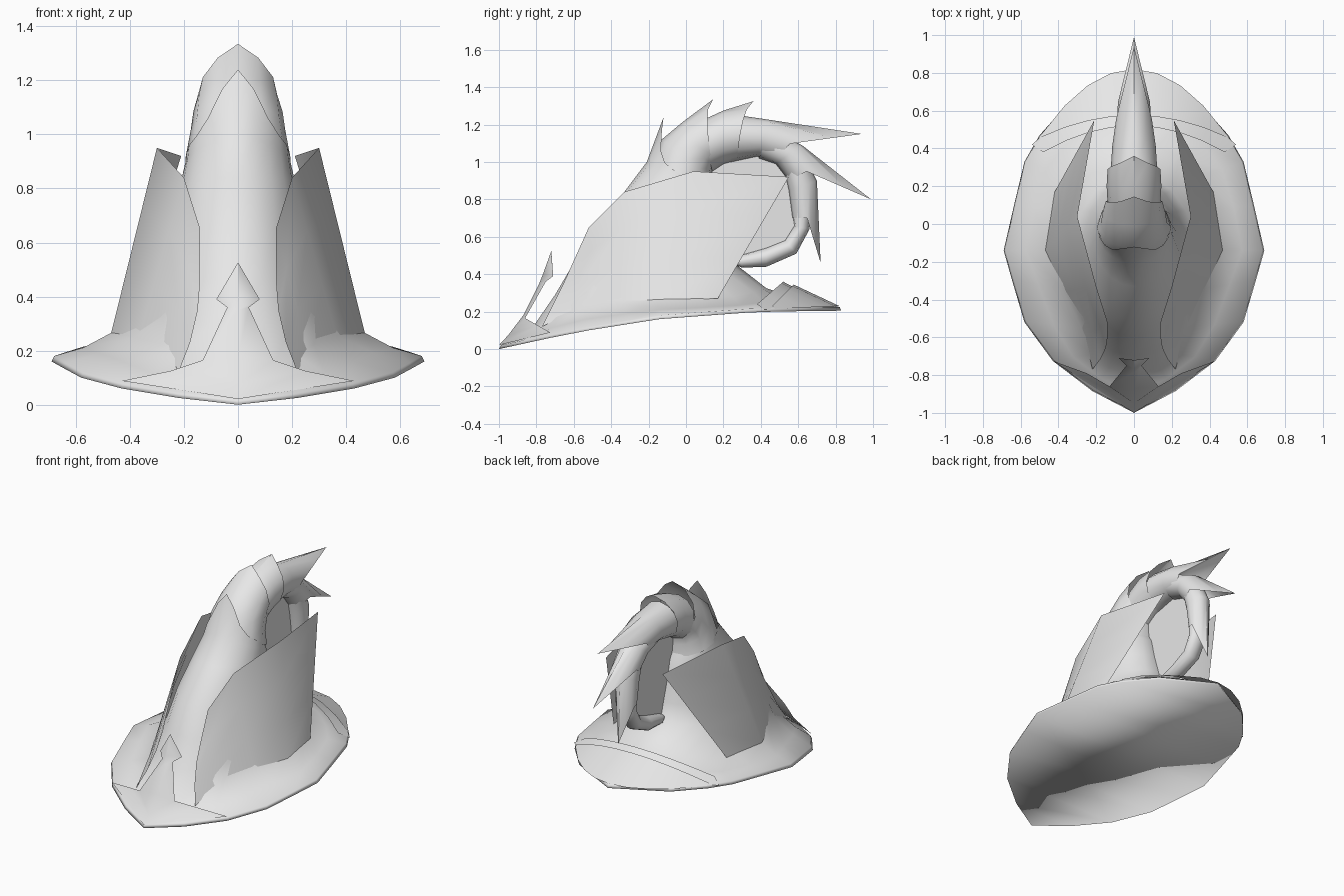
import bpy, math
from mathutils import Vector

cube = bpy.data.objects.get("Cube")
if cube:
    bpy.data.objects.remove(cube, do_unlink=True)

grey = bpy.data.materials.new("light_grey")
grey.use_nodes = True
grey.diffuse_color = (0.8, 0.8, 0.8, 1)
grey.node_tree.nodes["Principled BSDF"].inputs["Base Color"].default_value = (0.8, 0.8, 0.8, 1)


def make(name, verts, faces, angle=40):
    mesh = bpy.data.meshes.new(name)
    mesh.from_pydata([tuple(v) for v in verts], [], faces)
    mesh.materials.append(grey)
    mesh.validate()
    ob = bpy.data.objects.new(name, mesh)
    bpy.context.collection.objects.link(ob)
    bpy.ops.object.select_all(action='DESELECT')
    ob.select_set(True)
    bpy.context.view_layer.objects.active = ob
    bpy.ops.object.shade_smooth_by_angle(angle=math.radians(angle))
    return ob


def ring(outer, inner, w, n, lift=0.0):
    """Oval across the line outer-inner, both given as (y, z)."""
    a, b = Vector((0, *outer)), Vector((0, *inner))
    pts = []
    for k in range(n):
        t = 2 * math.pi * k / n
        p = a.lerp(b, (1 - math.cos(t)) / 2)
        p.x = w * math.sin(t)
        p.z += lift * abs(math.sin(t))
        pts.append(p)
    return pts


def short_spike(pts, tip, near, far):
    """Lift the outer side of a ring into a rounded point."""
    pull = Vector((0, *tip)) - pts[0]
    for k, f in ((0, 1), (1, near), (-1, near), (2, far), (-2, far)):
        pts[k] = pts[k] + pull * f
    return pts


def long_spike(pts, tip):
    """Draw the outer side of a ring into a straight-edged blade."""
    end = Vector((0, *tip))
    for s in (1, -1):
        root = pts[3 * s]
        pts[s], pts[2 * s] = root.lerp(end, .6), root.lerp(end, .25)
    pts[0] = end
    return pts


def bridge(rows, n, closed=True):
    faces = []
    for r in range(rows - 1):
        for k in range(n if closed else n - 1):
            j = (k + 1) % n
            faces.append((r * n + k, r * n + j, (r + 1) * n + j, (r + 1) * n + k))
    return faces


def loft(name, rings, closed=True, angle=40):
    n = len(rings[0])
    return make(name, [p for r in rings for p in r], bridge(len(rings), n, closed), angle)


def mirrored(half):
    return [Vector(p) for p in half] + [Vector((-x, y, z)) for x, y, z in half[-2:0:-1]]


# Brim and crown: one surface rising from the rim to the pointed collar
N = 20
rim = mirrored([(0, -1, 0), (.22, -.885, .025), (.43, -.725, .06), (.58, -.52, .1),
                (.645, -.3, .135), (.69, -.14, .16), (.635, .1, .178), (.58, .33, .195),
                (.5, .47, .2), (.34, .65, .203), (0, .83, .205)])
base = mirrored([(0, -.81, .13), (.13, -.76, .14), (.22, -.69, .18), (.28, -.55, .225),
                 (.38, -.34, .25), (.465, -.14, .268), (.43, .08, .272), (.36, .25, .28),
                 (.24, .36, .305), (.12, .41, .32), (0, .43, .325)])
top_rim = [Vector((p.x * .985, p.y * .99, p.z + .02)) for p in rim]
slope = [a.lerp(b, .5) - Vector((0, 0, .013)) for a, b in zip(top_rim, base)]
crown = [((-.70, .29), (.27, .45), .34), ((-.60, .46), (.24, .56), .28),
         ((-.51, .65), (.20, .69), .24), ((-.33, .84), (.17, .82), .21)]
rings = [rim, top_rim, slope, base] + [ring(o, i, w, N) for o, i, w in crown]
rings.append(ring((-.21, 1.0), (.14, .87), .195, N, -.04))
rings.append(short_spike(ring((-.175, 1.09), (.13, .92), .19, N, -.075), (-.12, 1.24), .7, .2))
faces = bridge(len(rings), N)
# Underside in strips from left to right
faces.append((0, N - 1, 1))
for k in range(1, N // 2 - 1):
    faces.append((k, N - k, N - k - 1, k + 1))
faces.append((N // 2 - 1, N // 2 + 1, N // 2))
make("brim_and_crown", [p for r in rings for p in r], faces, 180)

# Curled tip: overlapping spiked sleeves, each a list of (outer, inner, half width) and a spike
sleeves = {
    "lower_sleeve": ([((-.18, .98), (.15, .84), .195), ((-.13, 1.12), (.14, .91), .175),
                      ((-.01, 1.22), (.14, .95), .165), ((.10, 1.29), (.14, .96), .15)],
                     (.145, 1.335)),
    "upper_sleeve": ([((.08, 1.22), (.14, .95), .14), ((.2, 1.275), (.2, .99), .145),
                      ((.31, 1.285), (.27, 1.01), .14)], (.36, 1.325)),
    "top_spike": ([((.28, 1.25), (.24, 1.0), .125), ((.45, 1.225), (.38, 1.03), .115),
                   ((.64, 1.195), (.47, 1.0), .095)], (.94, 1.15)),
    "back_spike": ([((.45, 1.17), (.39, 1.02), .095), ((.62, 1.09), (.48, .99), .09),
                    ((.74, 1.0), (.55, .9), .085)], (.99, .8)),
    "hanging_spike": ([((.65, 1.0), (.53, .94), .075), ((.7, .9), (.55, .85), .075),
                       ((.725, .7), (.57, .7), .07)], (.72, .46)),
}
for name, (parts, tip) in sleeves.items():
    rings = [ring(o, i, w, 12) for o, i, w in parts]
    if name.endswith("spike"):
        long_spike(rings[-1], tip)
    else:
        short_spike(rings[-1], tip, .35, .1)
    loft(name, rings)

# Thin tail closing the curl
tail = [((.68, .8), (.56, .78), .06), ((.66, .64), (.58, .66), .06), ((.59, .51), (.53, .58), .055),
        ((.43, .44), (.43, .54), .05), ((.3, .435), (.29, .5), .04), ((.24, .46), (.25, .48), .015)]
loft("curl_tail", [ring(o, i, w, 12) for o, i, w in tail])

# Flat web filling the inside of the curl
web = [(.1, .95), (.16, 1.0), (.32, 1.05), (.46, 1.02), (.57, .91), (.6, .75), (.61, .63),
       (.54, .55), (.42, .5), (.26, .46), (.18, .6), (.12, .85)]
make("curl_web", [(0, y, z) for y, z in web], [tuple(range(len(web)))])

# Side panels standing off the crown
upper = [(.14, -.6, .46), (.14, -.52, .65), (.2, -.33, .84), (.3, .04, .95), (.21, .55, .92)]
lower = [(.22, -.77, .12), (.26, -.6, .2), (.37, -.36, .24), (.47, -.14, .262), (.42, .17, .27)]
for side, s in (("left", 1), ("right", -1)):
    rows = []
    for t in (0, .33, .67, 1):
        row = [Vector(a).lerp(Vector(b), t) for a, b in zip(lower, upper)]
        row[0].x -= .02 * math.sin(math.pi * t)
        rows.append([Vector((s * p.x, p.y, p.z)) for p in row])
    loft(side + "_panel", rows, False, 50)

# Upturned spear point at the front of the brim
spear = [((-1, .021), (.43, -.725, .088)), ((-.95, .075), (.25, -.79, .125)),
         ((-.87, .18), (.13, -.86, .165)), ((-.785, .35), (.04, -.75, .36)),
         ((-.765, .4), (.08, -.71, .39)), ((-.72, .525), (.002, -.72, .523))]
loft("front_spear", [[(-x, y, z), (0, *c), (x, y, z)] for c, (x, y, z) in spear], False, 120)


# Two overlapping folds across the back of the brim
def fold(name, edge_mid, edge_end, hem_mid, hem_end):
    rows = []
    for mid, end in ((edge_mid, edge_end), (hem_mid, hem_end)):
        a, b = Vector((0, *mid)), Vector(end)
        row = []
        for k in range(-4, 5):
            u = k / 4
            p = a.lerp(b, u * u)
            p.x = b.x * u
            row.append(p)
        rows.append(row)
    loft(name, rows, False)


fold("inner_fold", (.52, .36), (.48, .38, .24), (.7, .265), (.54, .42, .21))
fold("outer_fold", (.575, .345), (.49, .46, .23), (.82, .23), (.49, .475, .215))
